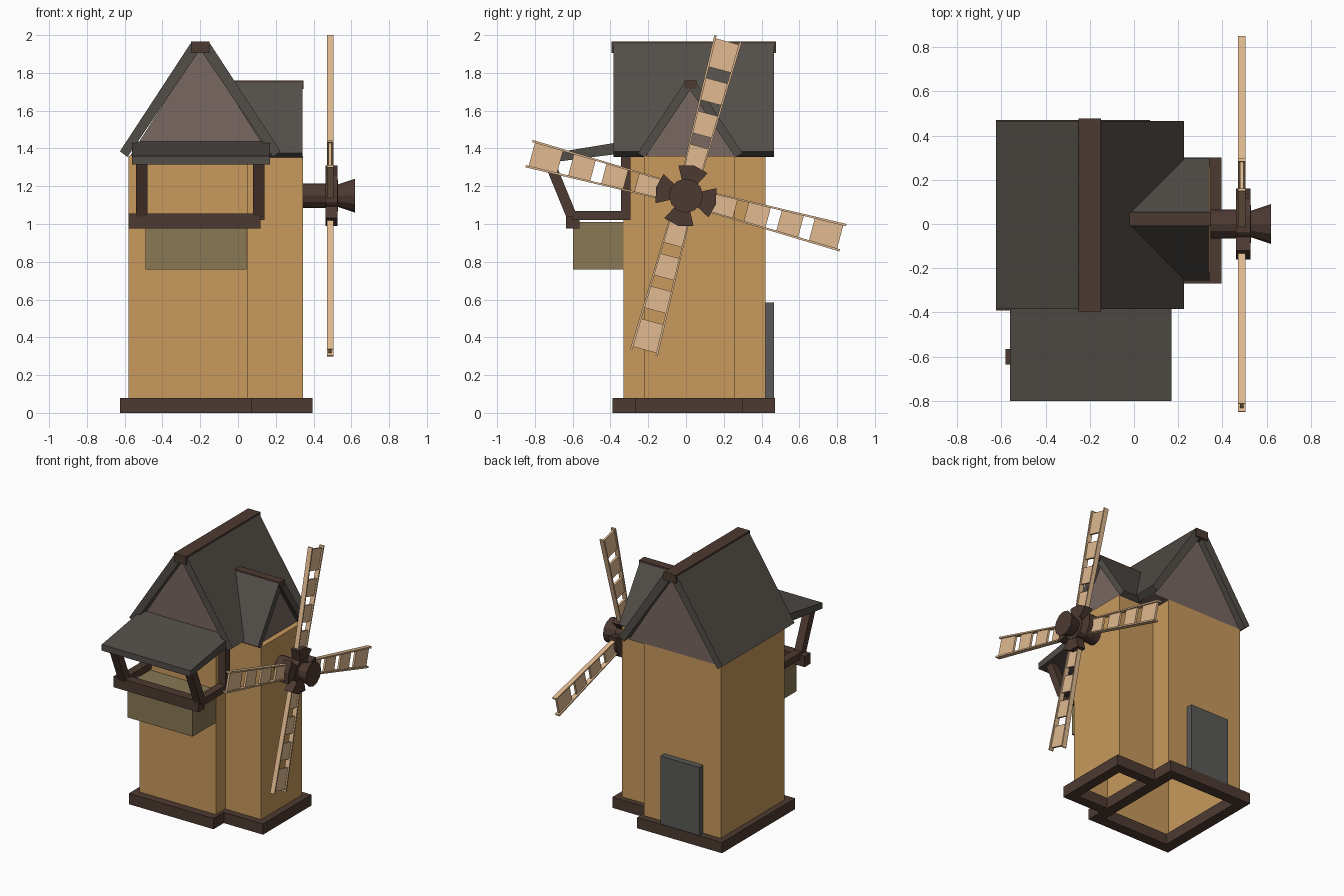
import bpy, bmesh, math
from mathutils import Vector

if "Cube" in bpy.data.objects:
    bpy.data.objects.remove(bpy.data.objects["Cube"])


def material(name, r, g, b):
    m = bpy.data.materials.new(name)
    m.diffuse_color = (r, g, b, 1)
    m.use_nodes = True
    m.node_tree.nodes["Principled BSDF"].inputs["Base Color"].default_value = m.diffuse_color
    return m


WALL = material("wall", .58, .32, .11)
WOOD = material("dark_wood", .075, .042, .032)
ROOF = material("roof", .085, .075, .065)
GABLE = material("gable", .19, .135, .12)
OLIVE = material("crate", .25, .19, .09)
SAIL = material("sail", .75, .49, .28)
DOOR = material("door", .10, .10, .095)


def prisms(name, parts, axis, mat, open_bottom=False):
    """Extrude each (profile, start, end) along x (profile y,z) or y (profile x,z)."""
    bm = bmesh.new()
    for pts, a, b in parts:
        def place(p, t):
            return (t, p[0], p[1]) if axis == "x" else (p[0], t, p[1])
        lo = [bm.verts.new(place(p, a)) for p in pts]
        hi = [bm.verts.new(place(p, b)) for p in pts]
        bm.faces.new(lo)
        bm.faces.new(hi[::-1])
        n = len(pts)
        for i in range(n):
            j = (i + 1) % n
            bm.faces.new((lo[i], hi[i], hi[j], lo[j]))
    bmesh.ops.recalc_face_normals(bm, faces=bm.faces)
    if open_bottom:
        down = [f for f in bm.faces if f.normal.z < -.9]
        bmesh.ops.delete(bm, geom=down, context="FACES")
    me = bpy.data.meshes.new(name)
    bm.to_mesh(me)
    bm.free()
    me.materials.append(mat)
    ob = bpy.data.objects.new(name, me)
    bpy.context.collection.objects.link(ob)
    return ob


def rect(x0, x1, z0, z1):
    return [(x0, z0), (x1, z0), (x1, z1), (x0, z1)]


def box(name, x, y, z, mat, open_bottom=False):
    return prisms(name, [(rect(*x, *z), *y)], "y", mat, open_bottom)


def frame(name, x, y, z, t, mat):
    """Rectangular ring lying flat."""
    prisms(name, [(rect(*x, *z), y[0], y[0] + t), (rect(*x, *z), y[1] - t, y[1]),
                  (rect(x[0], x[0] + t, *z), y[0] + t, y[1] - t),
                  (rect(x[1] - t, x[1], *z), y[0] + t, y[1] - t)], "y", mat)


def gable_roof(name, c, half, a, b, axis):
    """Two mirrored slabs; half is the right-hand profile relative to the ridge."""
    prisms(name, [([(c + s * u, z) for u, z in half], a, b) for s in (1, -1)], axis, ROOF)


# Tower walls and plinth
box("tower_walls", (-.58, .05), (-.33, .42), (.07, 1.36), WALL, True)
box("wing_walls", (.05, .345), (-.22, .26), (.07, 1.36), WALL, True)
frame("tower_plinth", (-.625, .072), (-.39, .47), (0, .08), .08, WOOD)
frame("wing_plinth", (-.005, .395), (-.27, .30), (0, .08), .075, WOOD)
box("back_door", (-.435, -.115), (.41, .465), (.08, .585), DOOR)

# Main roof
prisms("main_gable", [([(-.575, 1.355), (.175, 1.355), (-.2, 1.94)], -.33, .42)], "y", GABLE)
gable_roof("main_roof", -.2, [(0, 1.955), (.052, 1.955), (.425, 1.385), (.385, 1.355), (0, 1.925)],
           -.385, .465, "y")
box("main_ridge_beam", (-.25, -.15), (-.395, .477), (1.905, 1.967), WOOD)

# Dormer over the wing
prisms("dormer_gable", [([(-.215, 1.355), (.26, 1.355), (.022, 1.73)], 0, .305)], "x", GABLE)
gable_roof("dormer_roof", .022, [(0, 1.75), (.03, 1.75), (.277, 1.375), (.24, 1.352), (0, 1.71)],
           -.01, .342, "x")
box("dormer_ridge_beam", (-.02, .348), (-.008, .055), (1.715, 1.76), WOOD)

# Front awning, balcony and crate
prisms("awning", [([(-.33, 1.437), (-.80, 1.36), (-.80, 1.315), (-.33, 1.375)], -.56, .17)], "x", ROOF)
box("balcony_front_rail", (-.58, .12), (-.635, -.565), (.975, 1.055), WOOD)
posts, struts, rails = [], [], []
for x in (-.54, .08):
    posts.append((rect(-.345, -.295, 1.02, 1.37), x, x + .06))
    struts.append(([(-.635, 1.04), (-.575, 1.04), (-.70, 1.345), (-.76, 1.345)], x, x + .06))
    rails.append((rect(-.60, -.30, 1.02, 1.07), x, x + .06))
prisms("wall_posts", posts, "x", WOOD)
prisms("awning_struts", struts, "x", WOOD)
prisms("balcony_side_rails", rails, "x", WOOD)
box("hanging_crate", (-.49, .045), (-.598, -.32), (.76, 1.01), OLIVE)


# Windmill shaft and nose
def cone(name, x0, x1, r0, r1):
    bm = bmesh.new()
    bmesh.ops.create_cone(bm, cap_ends=True, segments=12, radius1=r0, radius2=r1, depth=x1 - x0)
    for v in bm.verts:
        v.co = Vector((v.co.z + (x0 + x1) / 2, v.co.x, v.co.y + 1.15))
    bmesh.ops.recalc_face_normals(bm, faces=bm.faces)
    me = bpy.data.meshes.new(name)
    bm.to_mesh(me)
    bm.free()
    me.materials.append(WOOD)
    bpy.context.collection.objects.link(bpy.data.objects.new(name, me))


cone("shaft", .33, .48, .065, .065)
cone("hub", .465, .53, .085, .085)
cone("hub_nose", .53, .62, .06, .09)

# Sails: sockets, side rails and spaced panels
for k in range(4):
    a = math.radians(15 + 90 * k)

    def turn(pts):
        return [(u * math.cos(a) + r * math.sin(a),
                 1.15 - u * math.sin(a) + r * math.cos(a)) for u, r in pts]

    def half(r):
        return .045 + (r - .12) * .034

    prisms(f"sail_socket_{k + 1}",
           [(turn([(-.035, .06), (.035, .06), (.08, .145), (0, .165), (-.08, .145)]), .462, .527)],
           "x", WOOD)
    parts = []
    for s in (1, -1):
        parts.append((turn([(s * half(.12), .12), (s * (half(.12) + .008), .12),
                            (s * (half(.86) + .005), .86), (s * (half(.86) - .007), .86)]), .47, .505))
    for r0, r1 in ((.12, .27), (.33, .45), (.51, .63), (.69, .845)):
        parts.append((turn([(-half(r0), r0), (half(r0), r0), (half(r1), r1), (-half(r1), r1)]), .48, .495))
    prisms(f"sail_{k + 1}", parts, "x", SAIL)
